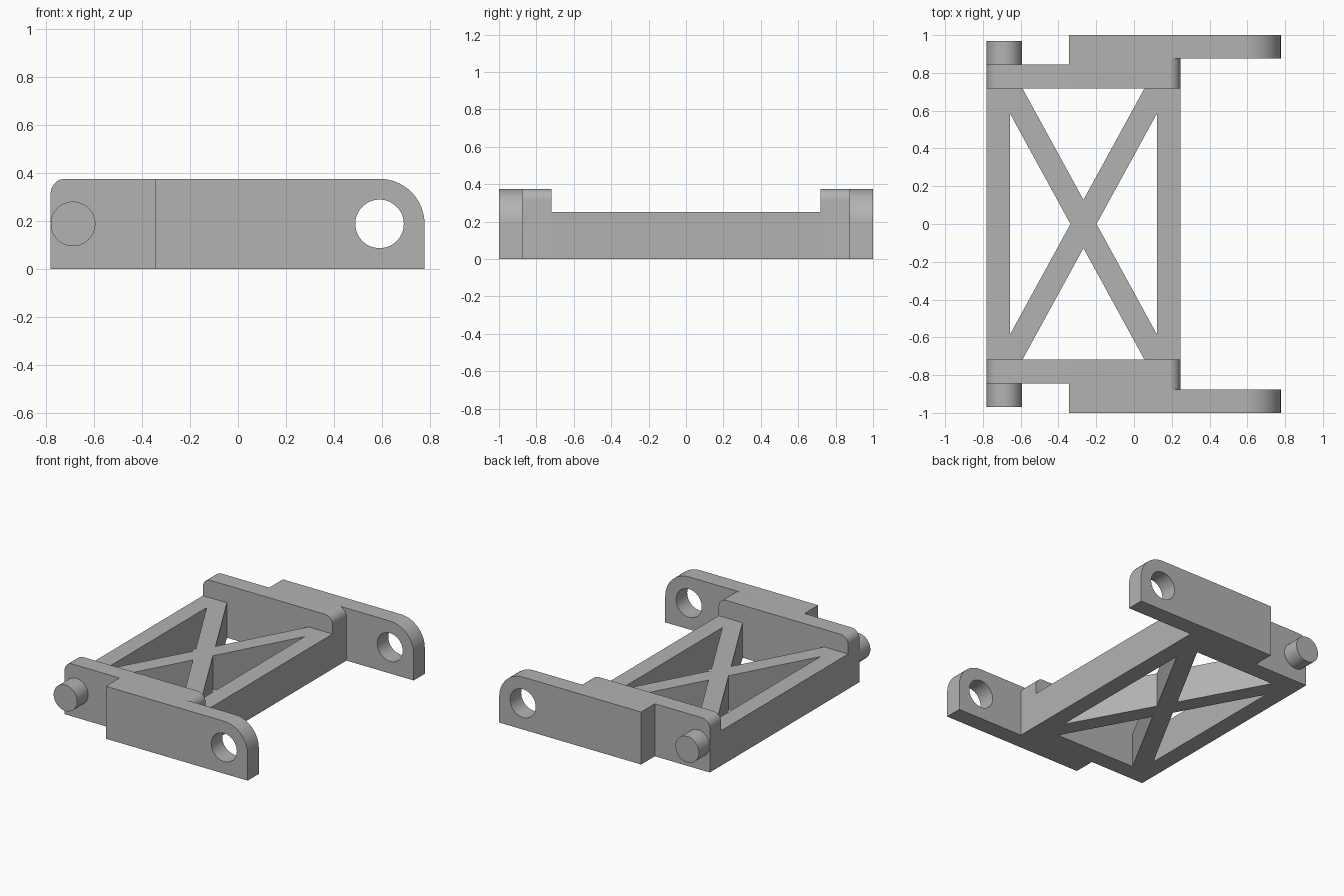
import bpy, bmesh, math
from mathutils import Vector

cube = bpy.data.objects.get("Cube")
if cube:
    bpy.data.objects.remove(cube, do_unlink=True)

GREY = (0.45, 0.45, 0.45, 1)
grey = bpy.data.materials.new("plain grey")
grey.use_nodes = True
grey.diffuse_color = GREY
grey.node_tree.nodes["Principled BSDF"].inputs["Base Color"].default_value = GREY

HEIGHT = 0.375
FRAME_TOP = 0.25
LEFT, RIGHT = -0.78, 0.245
WALL_IN, WALL_OUT, ARM_IN, ARM_OUT = 0.718, 0.845, 0.875, 1.0
STEP, ARM_TIP = -0.345, 0.777
AXIS = HEIGHT / 2


def prism(name, points, depth):
    """Extrude a closed outline along the depth vector."""
    bm = bmesh.new()
    face = bm.faces.new([bm.verts.new(p) for p in points])
    result = bmesh.ops.extrude_face_region(bm, geom=[face], use_keep_orig=True)
    verts = [g for g in result["geom"] if isinstance(g, bmesh.types.BMVert)]
    bmesh.ops.translate(bm, verts=verts, vec=Vector(depth))
    bmesh.ops.recalc_face_normals(bm, faces=bm.faces)
    mesh = bpy.data.meshes.new(name)
    bm.to_mesh(mesh)
    bm.free()
    mesh.materials.append(grey)
    obj = bpy.data.objects.new(name, mesh)
    bpy.context.collection.objects.link(obj)
    return obj


def activate(obj):
    bpy.ops.object.select_all(action="DESELECT")
    obj.select_set(True)
    bpy.context.view_layer.objects.active = obj


def cut(obj, cutter):
    mod = obj.modifiers.new("cut", "BOOLEAN")
    mod.operation = "DIFFERENCE"
    mod.solver = "EXACT"
    mod.object = cutter
    activate(obj)
    bpy.ops.object.modifier_apply(modifier=mod.name)
    bpy.data.objects.remove(cutter, do_unlink=True)


def smooth(obj):
    activate(obj)
    bpy.ops.object.shade_smooth_by_angle(angle=math.radians(30))


def arc(cx, cz, r, start, end, steps):
    angles = [math.radians(start + (end - start) * i / steps) for i in range(steps + 1)]
    return [(cx + r * math.cos(a), cz + r * math.sin(a)) for a in angles]


def plate(name, x0, x1, y0, y1, r_left=0, r_right=0):
    """Upright plate with optionally rounded upper corners."""
    outline = [(x0, 0), (x1, 0)]
    outline += arc(x1 - r_right, HEIGHT - r_right, r_right, 0, 90, 16) if r_right else [(x1, HEIGHT)]
    outline += arc(x0 + r_left, HEIGHT - r_left, r_left, 90, 180, 16) if r_left else [(x0, HEIGHT)]
    return prism(name, [(x, y0, z) for x, z in outline], (0, y1 - y0, 0))


def cylinder(name, x, r, y0, y1):
    ring = arc(x, AXIS, r, 0, 360, 64)[:-1]
    return prism(name, [(px, y0, pz) for px, pz in ring], (0, y1 - y0, 0))


# Cross-braced frame: a slab with four triangular windows
frame = prism("cross_braced_frame",
              [(LEFT, -WALL_IN, 0), (RIGHT, -WALL_IN, 0), (RIGHT, WALL_IN, 0), (LEFT, WALL_IN, 0)],
              (0, 0, FRAME_TOP))
mid = (LEFT + RIGHT) / 2
for s in (1, -1):
    side_window = [(mid + s * 0.388, -0.583), (mid + s * 0.388, 0.583), (mid + s * 0.069, 0)]
    # End windows reach slightly past the slab so they open fully at the walls
    end_window = [(mid, s * 0.128), (mid + 0.334, s * 0.738), (mid - 0.334, s * 0.738)]
    for window in (side_window, end_window):
        cut(frame, prism("window_cutter", [(x, y, -0.1) for x, y in window], (0, 0, 0.5)))

# Walls, arms and pegs on both sides
for side, s in (("front", -1), ("back", 1)):
    wall = plate(side + "_wall", LEFT, RIGHT, s * WALL_IN, s * WALL_OUT, 0.06, 0.06)
    spacer = plate(side + "_spacer", STEP, RIGHT, s * WALL_OUT, s * ARM_IN, 0, 0.06)
    arm = plate(side + "_arm", STEP, ARM_TIP, s * ARM_IN, s * ARM_OUT, 0, AXIS)
    cut(arm, cylinder("hole_cutter", ARM_TIP - AXIS, 0.101, s * 0.8, s * 1.1))
    peg = cylinder(side + "_peg", -0.687, 0.093, s * WALL_OUT, s * 0.968)
    for part in (wall, spacer, arm, peg):
        smooth(part)
